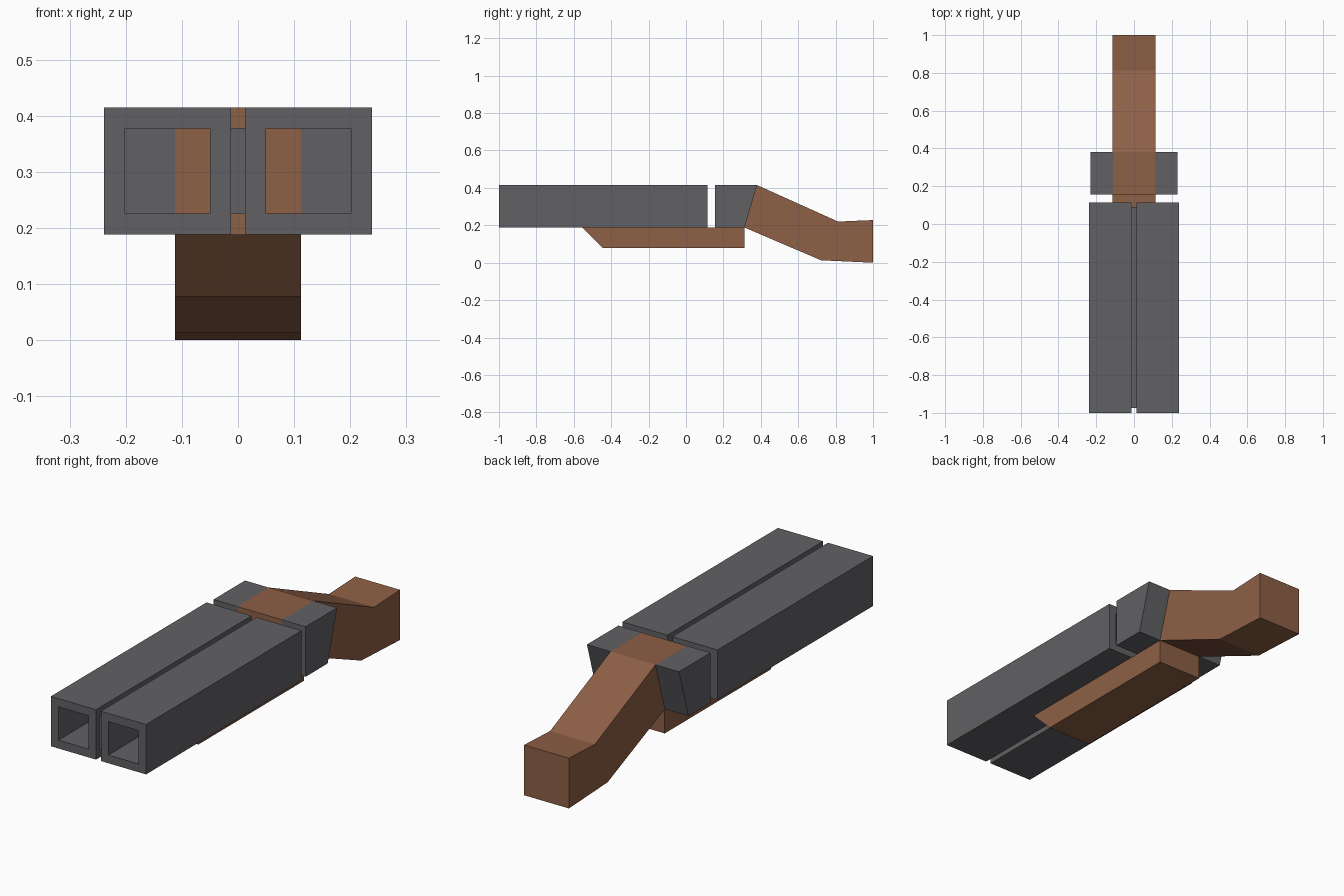
import bpy, bmesh

if "Cube" in bpy.data.objects:
    bpy.data.objects.remove(bpy.data.objects["Cube"])


def material(name, color):
    m = bpy.data.materials.new(name)
    m.diffuse_color = color
    m.use_nodes = True
    m.node_tree.nodes["Principled BSDF"].inputs["Base Color"].default_value = m.diffuse_color
    return m


wood = material("wood", (0.27, 0.115, 0.06, 1))
steel = material("steel", (0.12, 0.12, 0.13, 1))


def finish(name, bm, mat, mirror=False):
    bmesh.ops.recalc_face_normals(bm, faces=bm.faces)
    me = bpy.data.meshes.new(name)
    bm.to_mesh(me)
    bm.free()
    me.materials.append(mat)
    ob = bpy.data.objects.new(name, me)
    bpy.context.collection.objects.link(ob)
    if mirror:
        ob.modifiers.new("mirror", "MIRROR").use_mirror_merge = False
    return ob


def side_profile(name, pts, x0, x1, mat, mirror=False):
    """Extrude a (y, z) outline from x0 to x1."""
    bm = bmesh.new()
    face = bm.faces.new([bm.verts.new((x0, y, z)) for y, z in pts])
    ext = bmesh.ops.extrude_face_region(bm, geom=[face])["geom"]
    verts = [g for g in ext if isinstance(g, bmesh.types.BMVert)]
    bmesh.ops.translate(bm, verts=verts, vec=(x1 - x0, 0, 0))
    return finish(name, bm, mat, mirror)


def square_tube(name, cx, cz, outer, inner, y0, y1, mat, mirror=False):
    """Open square tube along y, with wall thickness."""
    bm = bmesh.new()
    rings = []
    for h, y in ((outer, y0), (outer, y1), (inner, y1), (inner, y0)):
        rings.append([bm.verts.new((cx + sx * h, y, cz + sz * h))
                      for sx, sz in ((-1, -1), (1, -1), (1, 1), (-1, 1))])
    for k in range(4):
        a, b = rings[k], rings[(k + 1) % 4]
        for i in range(4):
            j = (i + 1) % 4
            bm.faces.new((a[i], a[j], b[j], b[i]))
    return finish(name, bm, mat, mirror)


W = 0.1125               # half width of wood
LOW, TOP = 0.188, 0.415  # underside and top of barrels

# Twin barrels and the recessed rib joining them
square_tube("barrels", 0.1255, (LOW + TOP) / 2, 0.1132, 0.0757,
            -1.0, 0.115, steel, mirror=True)
side_profile("barrel_rib", [(-0.975, 0.226), (0.09, 0.226), (0.09, 0.378), (-0.975, 0.378)],
             -0.0125, 0.0125, steel)

# Receiver cheeks on both sides of the stock
side_profile("receiver_cheeks", [(0.155, LOW), (0.313, LOW), (0.38, TOP), (0.155, TOP)],
             W, 0.231, steel, mirror=True)

# Stock running through the receiver down to the butt
side_profile("stock", [(0.155, LOW), (0.313, LOW), (0.722, 0.013), (1.0, 0.0),
                       (1.0, 0.228), (0.813, 0.22), (0.38, TOP), (0.155, TOP)],
             -W, W, wood)

# Fore-end grip under the barrels
side_profile("fore_end", [(-0.555, LOW), (-0.445, 0.078), (0.313, 0.078), (0.313, LOW)],
             -W, W, wood)
